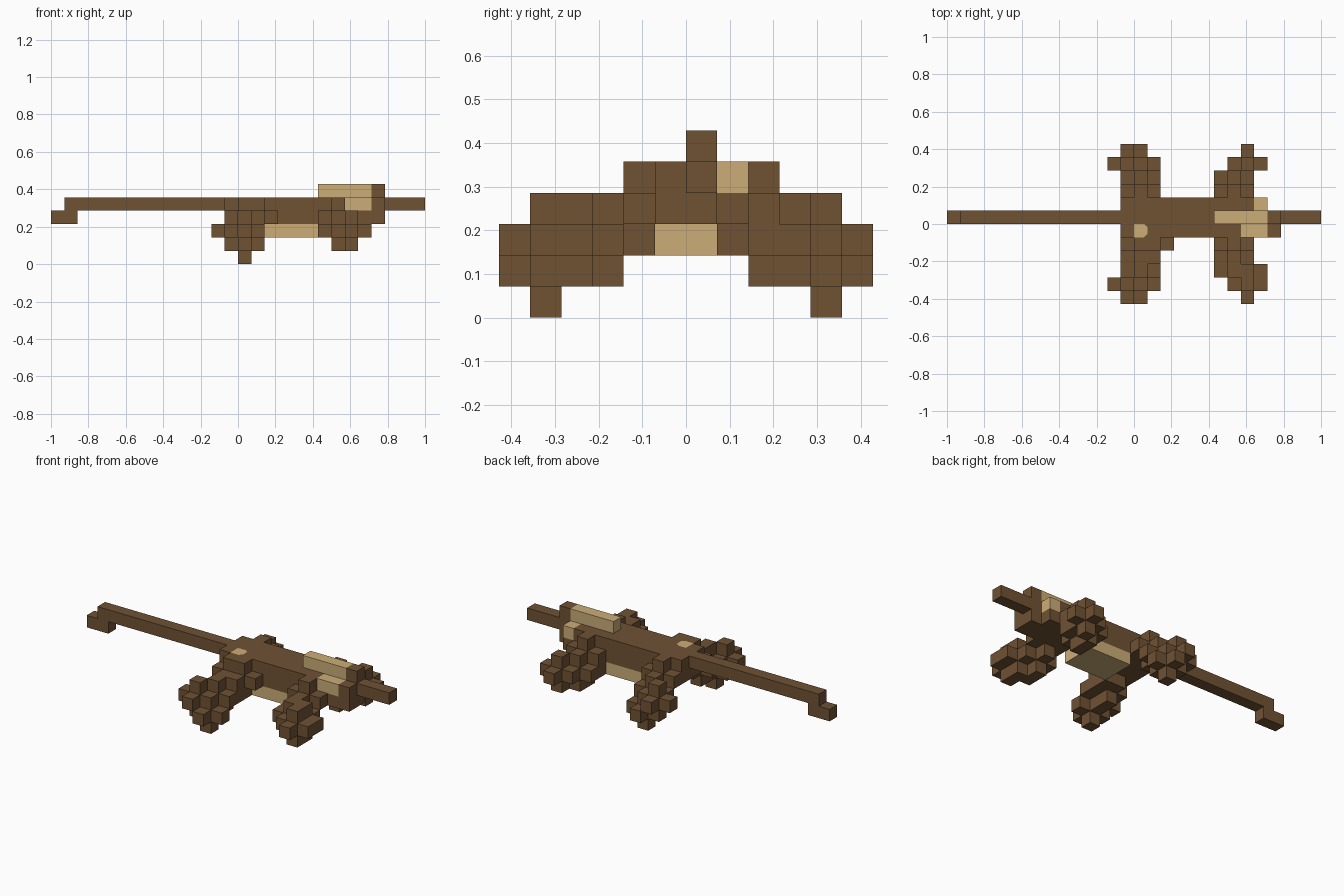
import bpy, bmesh
from mathutils import Vector

cube = bpy.data.objects.get("Cube")
if cube:
    bpy.data.objects.remove(cube)

U = 1 / 14  # size of one block


def material(name, rgb):
    m = bpy.data.materials.new(name)
    m.use_nodes = True
    m.diffuse_color = (*rgb, 1)
    m.node_tree.nodes["Principled BSDF"].inputs["Base Color"].default_value = (*rgb, 1)
    return m


MATS = {"brown": material("brown_fur", (0.162, 0.084, 0.034)),
        "tan": material("tan_fur", (0.604, 0.423, 0.185))}
blocks = {}  # block position -> (part, colour)


def fill(part, x, y, z, colour="brown"):
    """Fill a box of blocks given as (low, high) ranges."""
    for i in range(*x):
        for j in range(*y):
            for k in range(*z):
                blocks[i, j, k] = (part, colour)


def limb(part, path):
    """Thicken a path of blocks with a cross-shaped brush."""
    for x, y, z in path:
        for d in (-1, 0, 1):
            for p in ((x + d, y, z), (x, y + d, z), (x, y, z + d)):
                blocks[p] = (part, "brown")


# Legs, from hip or shoulder to foot
limb("back_hind_leg", [(0, 2, 3), (0, 3, 2), (-1, 4, 2), (0, 4, 1)])
limb("front_hind_leg", [(1, -2, 3), (0, -2, 3), (0, -3, 2), (0, -4, 2),
                        (-1, -5, 2), (0, -5, 1)])
limb("back_foreleg", [(7, 2, 3), (7, 2, 2), (7, 3, 2), (8, 4, 2)])
limb("front_foreleg", [(7, -2, 3), (7, -3, 2), (7, -4, 2), (8, -4, 2), (8, -5, 2)])

# Body and pale belly
fill("body", (-1, 8), (-1, 2), (3, 5))
fill("belly", (2, 6), (-1, 2), (2, 3), "tan")

# Head with pale crest and cheeks, then the snout
fill("head", (8, 10), (-1, 2), (3, 5))
fill("head", (10, 11), (-1, 1), (3, 5))
fill("head", (8, 10), (-1, 0), (4, 5), "tan")
fill("head", (9, 10), (1, 2), (4, 5), "tan")
fill("crest", (6, 10), (0, 1), (5, 6), "tan")
fill("crest", (10, 11), (0, 1), (5, 6))
fill("snout", (11, 14), (0, 1), (4, 5))

# Long tail with a drooping tip
fill("tail", (-13, -1), (0, 1), (4, 5))
fill("tail", (-14, -12), (0, 1), (3, 4))


def add_object(bm, name, colours):
    mesh = bpy.data.meshes.new(name)
    bm.to_mesh(mesh)
    bm.free()
    for c in colours:
        mesh.materials.append(MATS[c])
    bpy.context.collection.objects.link(bpy.data.objects.new(name, mesh))


def build(name, colours):
    bm = bmesh.new()
    # Only faces with no neighbouring block are made
    for pos, (part, colour) in blocks.items():
        if part != name:
            continue
        for axis in range(3):
            for side in (0, 1):
                n = list(pos)
                n[axis] += 2 * side - 1
                if tuple(n) in blocks:
                    continue
                a, b = (axis + 1) % 3, (axis + 2) % 3
                ring = [(0, 0), (1, 0), (1, 1), (0, 1)]
                corners = []
                for s, t in ring if side else ring[::-1]:
                    c = Vector(pos)
                    c[axis] += side
                    c[a] += s
                    c[b] += t
                    corners.append(bm.verts.new(c * U))
                bm.faces.new(corners).material_index = colours.index(colour)
    bmesh.ops.remove_doubles(bm, verts=bm.verts, dist=U / 100)
    bmesh.ops.dissolve_limit(bm, angle_limit=0.01, verts=bm.verts,
                             edges=bm.edges, delimit={"MATERIAL"})
    add_object(bm, name, colours)


for name in sorted({part for part, _ in blocks.values()}):
    build(name, sorted({c for part, c in blocks.values() if part == name}))

# Pale spot on the rump: a thin plate with clipped corners
bm = bmesh.new()
outline = [(0, 0), (0, -1), (0.75, -1), (1, -0.75), (1, -0.25), (0.75, 0)]
bm.faces.new([bm.verts.new(Vector((x, y, 5.02)) * U) for x, y in outline])
add_object(bm, "rump_spot", ["tan"])
